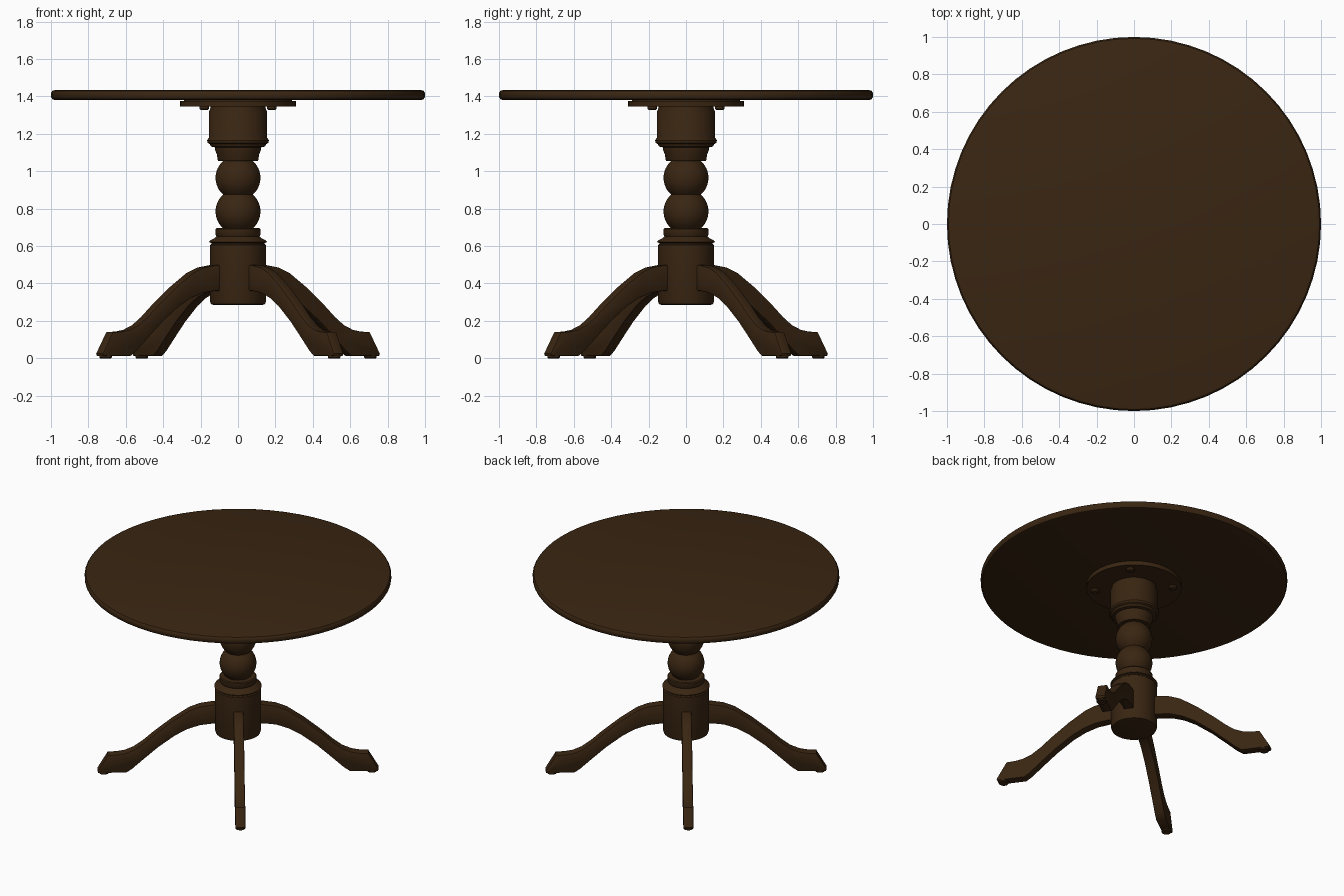
import bpy, bmesh, math
from mathutils import Matrix

if "Cube" in bpy.data.objects:
    bpy.data.objects.remove(bpy.data.objects["Cube"], do_unlink=True)

wood = bpy.data.materials.new("dark_brown_wood")
wood.use_nodes = True
colour = (0.042, 0.019, 0.006, 1)
wood.diffuse_color = colour
wood.node_tree.nodes["Principled BSDF"].inputs["Base Color"].default_value = colour


def finish(name, bm, smooth_angle=35):
    """Turn a bmesh into a smooth-shaded wooden part."""
    bmesh.ops.recalc_face_normals(bm, faces=bm.faces)
    mesh = bpy.data.meshes.new(name)
    bm.to_mesh(mesh)
    bm.free()
    mesh.materials.append(wood)
    obj = bpy.data.objects.new(name, mesh)
    bpy.context.collection.objects.link(obj)
    bpy.ops.object.select_all(action='DESELECT')
    obj.select_set(True)
    bpy.context.view_layer.objects.active = obj
    bpy.ops.object.shade_smooth_by_angle(angle=math.radians(smooth_angle))
    return obj


def lathe(name, profile, sides=48):
    """Spin an (r, z) profile around z and close both ends."""
    bm = bmesh.new()
    rings = []
    for r, z in profile:
        rings.append([bm.verts.new((r * math.cos(math.tau * i / sides),
                                    r * math.sin(math.tau * i / sides), z))
                      for i in range(sides)])
    for low, high in zip(rings, rings[1:]):
        for i in range(sides):
            j = (i + 1) % sides
            bm.faces.new((low[i], low[j], high[j], high[i]))
    bm.faces.new(rings[0])
    bm.faces.new(rings[-1])
    return finish(name, bm)


def ball_arc(centre, radius, half_height, steps=12):
    """Profile points of a ball cut off above and below."""
    a = math.asin(half_height / radius)
    angles = [-a + 2 * a * i / steps for i in range(steps + 1)]
    return [(radius * math.cos(t), centre + radius * math.sin(t)) for t in angles]


# Table top with rounded rim, and its mounting plate
lathe("table_top", [(0.975, 1.38), (0.992, 1.385), (1, 1.397), (1, 1.418),
                    (0.992, 1.43), (0.975, 1.435)], 64)
lathe("mounting_plate", [(0.31, 1.347), (0.31, 1.376)])
lathe("plate_spacer", [(0.29, 1.37), (0.29, 1.385)])

# Turned column
lathe("column_base", [(0.13, 0.285), (0.145, 0.29), (0.15, 0.305), (0.15, 0.605),
                      (0.143, 0.61), (0.143, 0.616), (0.155, 0.622), (0.15, 0.63),
                      (0.125, 0.642), (0.115, 0.652), (0.121, 0.664),
                      (0.121, 0.69), (0.115, 0.696)])
lathe("column_balls", ball_arc(0.785, 0.12, 0.09) + ball_arc(0.965, 0.12, 0.09)[1:])
lathe("column_head", [(0.105, 1.055), (0.11, 1.062), (0.112, 1.09), (0.124, 1.115),
                      (0.124, 1.128), (0.145, 1.132), (0.15, 1.145), (0.163, 1.152),
                      (0.165, 1.165), (0.155, 1.18), (0.155, 1.32), (0.148, 1.335),
                      (0.148, 1.35)])

# Screw heads under the mounting plate
for k in range(4):
    a = math.radians(45 + 90 * k)
    screw = lathe("plate_screw", [(0.018, 1.327), (0.026, 1.334), (0.026, 1.35)], 12)
    screw.location = (0.255 * math.cos(a), 0.255 * math.sin(a), 0)

# Leg outline, from the column along the top to the foot and back underneath
top_edge = [(0.1, 0.5), (0.17, 0.498), (0.25, 0.485), (0.32, 0.457), (0.43, 0.382),
            (0.55, 0.285), (0.62, 0.222), (0.68, 0.178), (0.74, 0.152),
            (0.79, 0.143), (0.85, 0.14)]
under_edge = [(0.917, 0.025), (0.912, 0.012), (0.73, 0.012), (0.69, 0.04),
              (0.62, 0.105), (0.52, 0.195), (0.41, 0.278), (0.33, 0.322),
              (0.25, 0.35), (0.17, 0.36), (0.1, 0.36)]
half_width = 0.033


def leg(name, angle):
    bm = bmesh.new()
    side = bm.faces.new([bm.verts.new((r, -half_width, z))
                         for r, z in top_edge + under_edge])
    moved = bmesh.ops.extrude_face_region(bm, geom=[side])["geom"]
    verts = [v for v in moved if isinstance(v, bmesh.types.BMVert)]
    bmesh.ops.translate(bm, vec=(0, 2 * half_width, 0), verts=verts)
    # Ease the long edges
    rims = [e for e in bm.edges
            if abs(e.verts[0].co.y - e.verts[1].co.y) < 0.001]
    bmesh.ops.bevel(bm, geom=rims, offset=0.007, segments=2, profile=0.5,
                    affect='EDGES')
    bm.transform(Matrix.Rotation(angle, 4, 'Z'))
    finish(name, bm)


# Four legs, each with a foot pad
for k in range(4):
    angle = math.radians(36 + 90 * k)
    leg("leg", angle)
    pad = lathe("foot_pad", [(0.03, 0), (0.033, 0.004), (0.033, 0.016)], 16)
    pad.location = (0.875 * math.cos(angle), 0.875 * math.sin(angle), 0)
